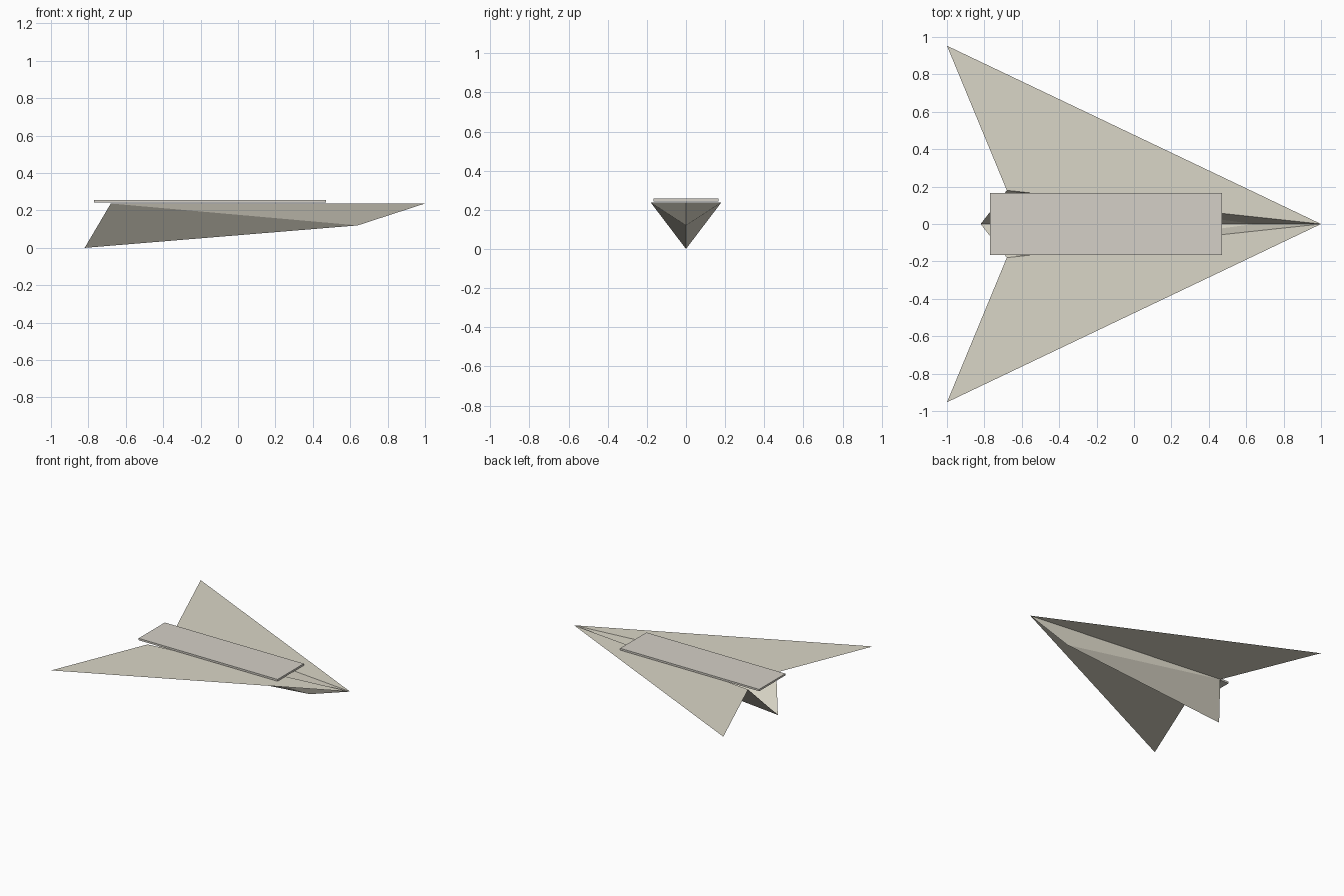
import bpy, bmesh

cube = bpy.data.objects.get("Cube")
if cube:
    bpy.data.objects.remove(cube, do_unlink=True)


def material(name, rgb):
    mat = bpy.data.materials.new(name)
    mat.use_nodes = True
    mat.diffuse_color = (*rgb, 1)
    mat.node_tree.nodes["Principled BSDF"].inputs["Base Color"].default_value = (*rgb, 1)
    return mat


def add_object(name, bm, mat):
    mesh = bpy.data.meshes.new(name)
    bm.to_mesh(mesh)
    bm.free()
    mesh.materials.append(mat)
    obj = bpy.data.objects.new(name, mesh)
    bpy.context.collection.objects.link(obj)
    return obj


def folded_sheet(name, triangles, mat):
    """One half of a thin folded sheet, mirrored across the centre line."""
    bm = bmesh.new()
    for tri in triangles:
        bm.faces.new([bm.verts.new(p) for p in tri])
    bmesh.ops.remove_doubles(bm, verts=bm.verts[:], dist=0.0001)
    obj = add_object(name, bm, mat)
    mirror = obj.modifiers.new("Mirror", 'MIRROR')
    mirror.use_axis = (False, True, False)
    return obj


paper = material("warm white paper", (0.70, 0.67, 0.57))
board = material("pale grey card", (0.66, 0.63, 0.57))

# Corners of the left half of the folded dart
top = 0.237
nose = (1.0, 0, top)
wing_tip = (-1.0, 0.953, top)
crease_end = (-0.68, 0.18, top)
keel_rear = (-0.82, 0, 0)
keel_front = (0.64, 0, 0.12)

# Flat swept wings
folded_sheet("wings", [(nose, wing_tip, crease_end)], paper)

# Open V-shaped body below the wings
folded_sheet("body_fold", [(nose, crease_end, keel_front),
                           (crease_end, keel_rear, keel_front)], paper)

# Flat card lying across the body
bm = bmesh.new()
bmesh.ops.create_cube(bm, size=1)
bmesh.ops.scale(bm, vec=(1.24, 0.334, 0.015), verts=bm.verts)
bmesh.ops.translate(bm, vec=(-0.15, 0, 0.2495), verts=bm.verts)
add_object("top_card", bm, board)
